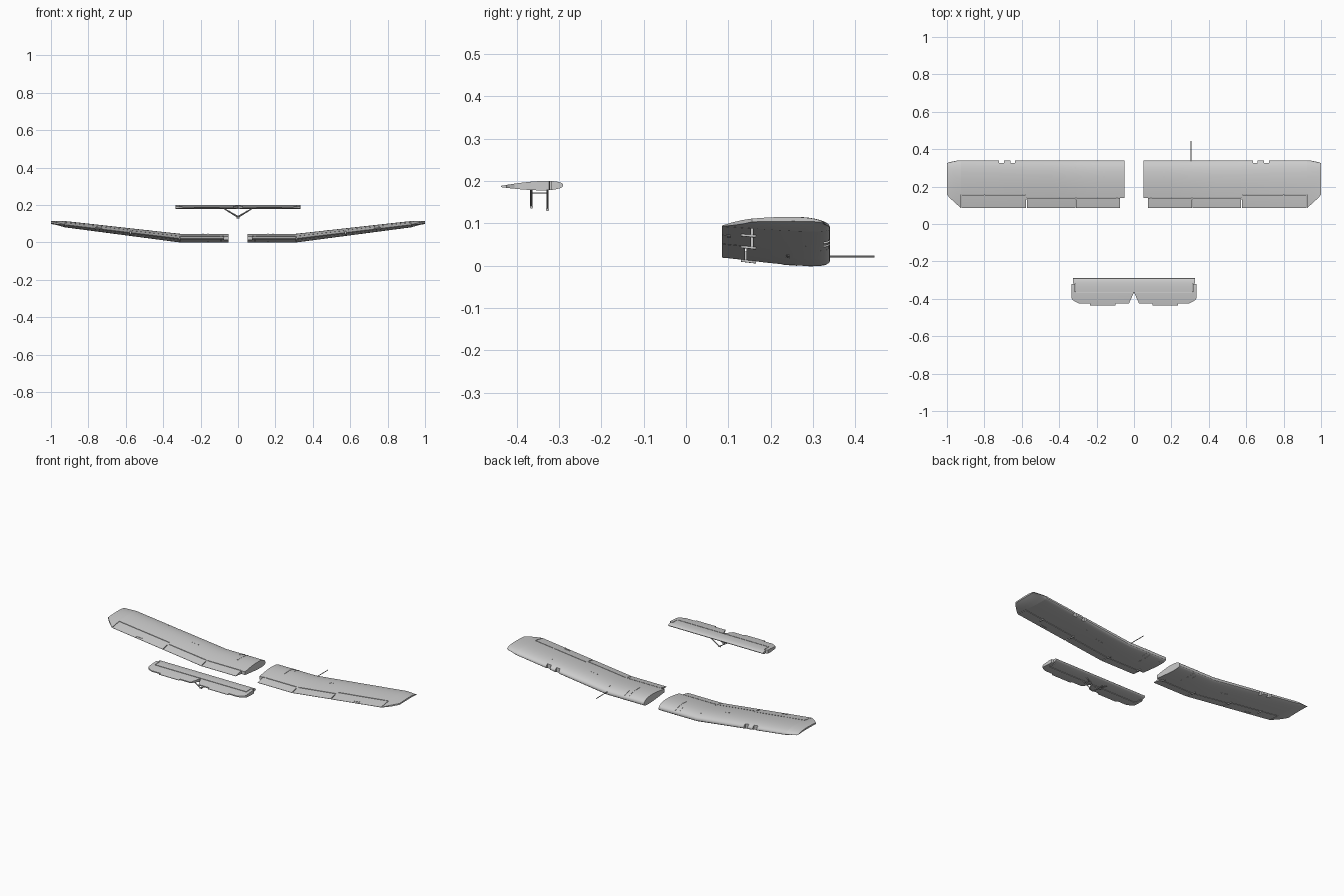
import bpy, bmesh
from mathutils import Vector

if "Cube" in bpy.data.objects:
    bpy.data.objects.remove(bpy.data.objects["Cube"])


def finish(name, bm, mirror=False):
    bmesh.ops.recalc_face_normals(bm, faces=bm.faces)
    me = bpy.data.meshes.new(name)
    bm.to_mesh(me)
    bm.free()
    ob = bpy.data.objects.new(name, me)
    bpy.context.collection.objects.link(ob)
    bpy.ops.object.select_all(action='DESELECT')
    ob.select_set(True)
    bpy.context.view_layer.objects.active = ob
    bpy.ops.object.shade_smooth_by_angle(angle=0.5)
    if mirror:
        ob.modifiers.new("Mirror", 'MIRROR').use_mirror_merge = False
    return ob


def thickness(t):
    # Symmetric airfoil half thickness, peak about 1
    return 2 * (1.4845 * t**.5 - .63 * t - 1.758 * t*t + 1.4215 * t**3 - .5 * t**4)


def lerp(x, pts):
    # Piecewise linear lookup
    for (a, va), (b, vb) in zip(pts, pts[1:]):
        if x <= b:
            return va + (vb - va) * max(0, (x - a) / (b - a))
    return pts[-1][1]


def wing_section(x, y):
    # Upper and lower surface heights of the cranked wing
    le = lerp(x, [(.925, .34), (1, .325)])
    te = lerp(x, [(.925, .085), (1, .08)])
    t = min(1, max(0, (le - y) / (le - te)))
    rise = lerp(x, [(.31, 0), (1, .083)])
    up = lerp(x, [(.31, .029), (.925, .023), (.97, .019), (1, .015)])
    low = lerp(x, [(.31, .016), (.925, .009), (.97, .002), (1, -.006)])
    zc = .0155 + .004 * t + rise
    belly = t**.3 * (1 - t)**1.2 / .47
    return zc + up * thickness(t) + .0005, zc - low * belly - .0005


def tail_section(x, y):
    t = min(1, max(0, (-.29 - y) / .15))
    h = .0105 * thickness(t) + .0006
    zc = .190 - .003 * t
    return zc + h, zc - h


def panel(name, section, stations, up=0, down=0, n=14, mirror=True):
    # Loft between spanwise stations given as (x, front y, back y)
    bm = bmesh.new()
    rings = []
    for x, yf, yb in stations:
        ys = [yf + (yb - yf) * (i / n)**1.8 for i in range(n + 1)]
        top = [(x, y, section(x, y)[0] + up) for y in ys]
        bot = [(x, y, section(x, y)[1] - down) for y in reversed(ys)]
        rings.append([bm.verts.new(p) for p in top + bot])
    m = len(rings[0])
    for a, b in zip(rings, rings[1:]):
        for i in range(m):
            j = (i + 1) % m
            bm.faces.new((a[i], a[j], b[j], b[i]))
    for r in (rings[0], rings[-1]):
        for i in range(n):
            bm.faces.new((r[i], r[i + 1], r[m - 2 - i], r[m - 1 - i]))
    return finish(name, bm, mirror)


def rod(name, a, b, r, mirror=False):
    a, b = Vector(a), Vector(b)
    bm = bmesh.new()
    bmesh.ops.create_cone(bm, cap_ends=True, segments=10, radius1=r, radius2=r,
                          depth=(b - a).length)
    q = (b - a).to_track_quat('Z', 'Y')
    for v in bm.verts:
        v.co = q @ v.co + (a + b) / 2
    return finish(name, bm, mirror)


# Fixed wing with leading edge notches, control bays and clipped tip
le, fl, ai = .34, .143, .158
panel("wing", wing_section, [
    (.05, le, .14), (.075, le, .14), (.075, le, fl), (.18, le, fl), (.31, le, fl),
    (.44, le, fl), (.575, le, fl), (.575, le, ai),
    (.635, le, ai), (.635, .325, ai), (.66, .325, ai), (.66, le, ai),
    (.695, le, ai), (.695, .325, ai), (.722, .325, ai), (.722, le, ai),
    (.82, le, ai), (.925, le, ai), (.925, le, .085),
    (.95, .338, .107), (.975, .333, .13), (.99, .329, .145), (1, .325, .156)], n=20)

# Movable trailing edge surfaces
panel("inner_flap", wing_section, [(.075, .139, .085), (.2, .139, .085), (.309, .139, .085)])
panel("outer_flap", wing_section, [(.313, .139, .085), (.45, .139, .085), (.573, .139, .085)])
panel("aileron", wing_section, [(.578, .154, .085), (.75, .154, .085), (.922, .154, .085)])
panel("aileron_tab_fairing", wing_section, [(.727, .105, .097), (.765, .105, .097)],
      up=.002, down=.002, n=4)
panel("tab_control_rod", wing_section, [(.76, .105, .087), (.765, .105, .087)],
      up=.002, down=.002, n=4)

# Hinge brackets below the wing
for i, x in enumerate((.09, .311, .576, .8)):
    panel(f"hinge_bracket_{i + 1}", wing_section, [(x - .003, .165, .13), (x + .003, .165, .13)],
          down=.005, n=4)

# Raised strips and small covers on the inner wing
for i, (x, a, b) in enumerate(((.160, .332, .275), (.160, .262, .225), (.187, .332, .285))):
    panel(f"walk_strip_{i + 1}", wing_section, [(x - .003, a, b), (x + .003, a, b)],
          up=.0015, down=.001, n=6)
for i, (x, y) in enumerate(((.315, .30), (.44, .24), (.465, .24), (.48, .24))):
    panel(f"access_cover_{i + 1}", wing_section, [(x - .004, y + .004, y - .004),
          (x + .004, y + .004, y - .004)], up=.001, down=.001, n=3)

# Probe on one wing only
rod("pitot_probe", (.305, .32, .022), (.305, .445, .022), .0022)

# Tailplane
panel("stabiliser", tail_section, [
    (-.325, -.29, -.317), (-.312, -.29, -.317), (-.312, -.29, -.363), (0, -.29, -.363),
    (.312, -.29, -.363), (.312, -.29, -.317), (.325, -.29, -.317)], mirror=False)

# Elevators with balance horns and trim tabs
panel("elevator", tail_section, [
    (.002, -.367, -.370), (.027, -.367, -.425), (.1, -.367, -.425), (.1, -.367, -.437),
    (.235, -.367, -.437), (.235, -.367, -.425), (.295, -.367, -.425),
    (.315, -.367, -.415), (.315, -.321, -.415), (.33, -.321, -.405), (.335, -.323, -.395)])

# Hinge rod and V struts under the tailplane
rod("elevator_hinge_rod", (-.315, -.365, .187), (.315, -.365, .187), .004)
for label, y, z in (("front", -.327, .133), ("rear", -.365, .139)):
    rod(f"{label}_tail_strut", (.08, y, .184), (.003, y, z + .002), .0028, True)
    rod(f"{label}_strut_foot", (-.008, y, z), (.008, y, z), .004)
rod("strut_cross_bar", (.045, -.327, .172), (.045, -.365, .172), .001, True)
